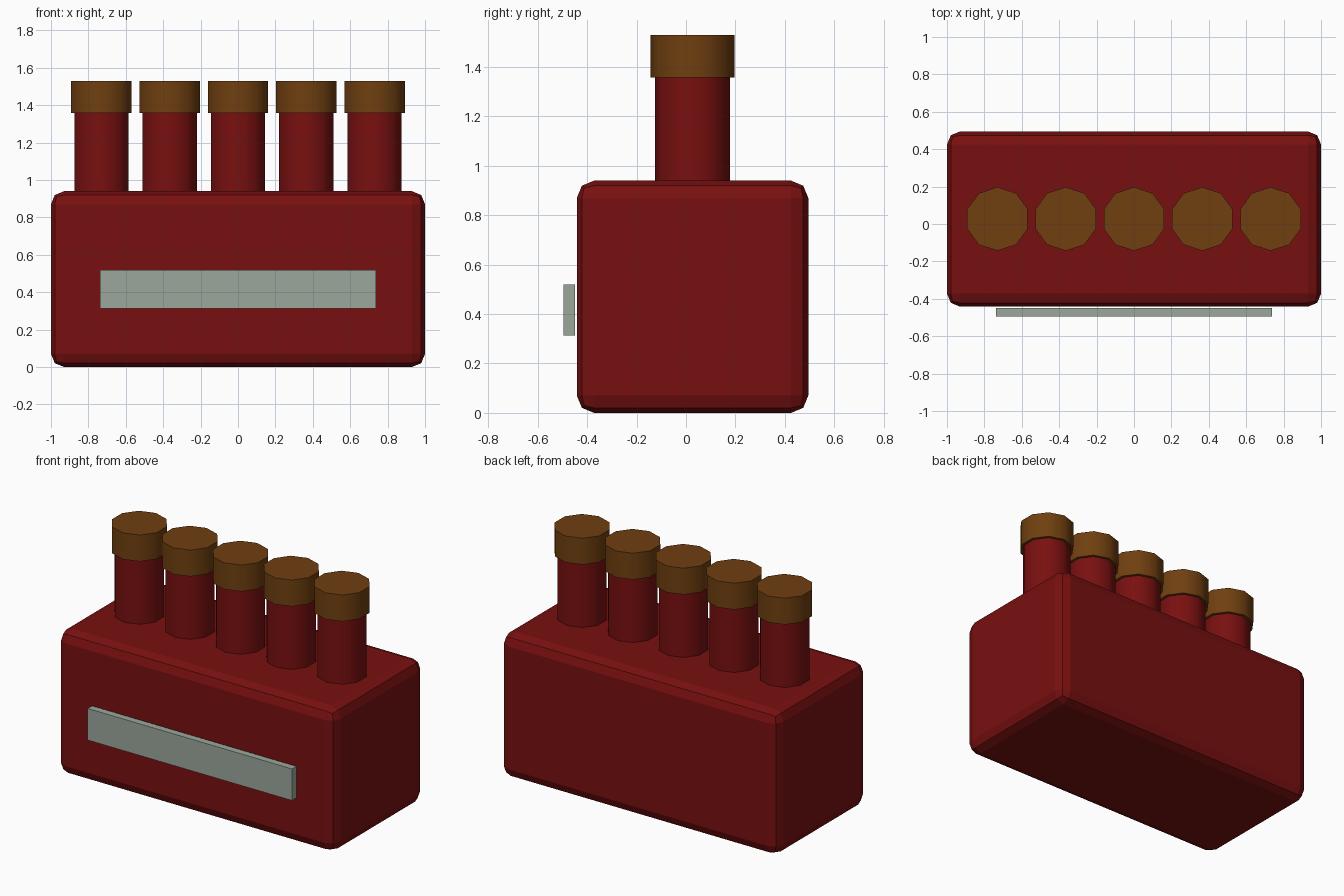
import bpy, bmesh, math
from mathutils import Matrix, Vector

if "Cube" in bpy.data.objects:
    bpy.data.objects.remove(bpy.data.objects["Cube"])


def material(name, rgb):
    m = bpy.data.materials.new(name)
    m.diffuse_color = (*rgb, 1.0)
    m.use_nodes = True
    m.node_tree.nodes["Principled BSDF"].inputs["Base Color"].default_value = m.diffuse_color
    return m


RED = material("dark_red", (0.19, 0.005, 0.005))
BROWN = material("brown", (0.16, 0.05, 0.005))
GREY = material("pale_grey_green", (0.33, 0.39, 0.33))


def finish(bm, name, mat):
    me = bpy.data.meshes.new(name)
    bm.to_mesh(me)
    bm.free()
    me.materials.append(mat)
    ob = bpy.data.objects.new(name, me)
    bpy.context.collection.objects.link(ob)
    bpy.ops.object.select_all(action='DESELECT')
    ob.select_set(True)
    bpy.context.view_layer.objects.active = ob
    return ob


def box(name, lo, hi, mat, bevel=0.0):
    lo, hi = Vector(lo), Vector(hi)
    bm = bmesh.new()
    bmesh.ops.create_cube(bm, size=1, matrix=Matrix.Translation((lo + hi) / 2)
                          @ Matrix.Diagonal((*(hi - lo), 1)))
    if bevel:
        bmesh.ops.bevel(bm, geom=bm.edges[:], offset=bevel, segments=2,
                        profile=0.5, affect='EDGES')
    return finish(bm, name, mat)


def post(name, x, radius, z0, z1, mat):
    # ten-sided cylinder with a corner pointing along y
    bm = bmesh.new()
    bmesh.ops.create_cone(bm, cap_ends=True, segments=10, radius1=radius,
                          radius2=radius, depth=z1 - z0,
                          matrix=Matrix.Translation((x, 0.027, (z0 + z1) / 2)))
    finish(bm, name, mat)
    bpy.ops.object.shade_smooth_by_angle(angle=math.radians(40))


# Block with rounded edges
box("body", (-1, -0.442, 0), (1, 0.495, 0.94), RED, bevel=0.07)

# Front plate, standing just clear of the body
box("front_plate", (-0.737, -0.495, 0.313), (0.737, -0.45, 0.519), GREY)

# Row of capped posts
for i in range(5):
    x = (i - 2) * 0.365
    post(f"post_{i + 1}", x, 0.152, 0.90, 1.36, RED)
    post(f"post_cap_{i + 1}", x, 0.17, 1.358, 1.53, BROWN)
